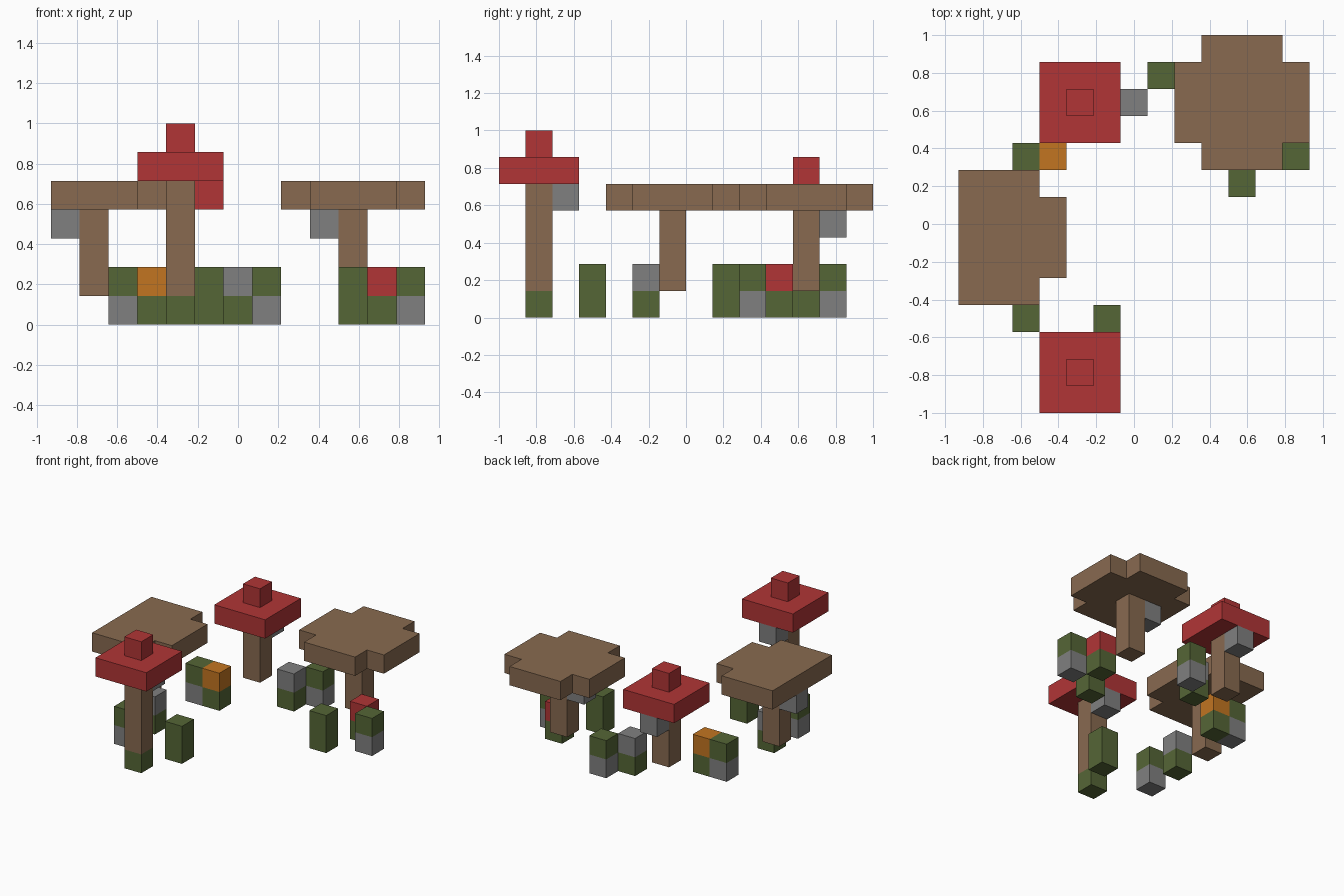
import bpy
import bmesh
from mathutils import Vector

cube = bpy.data.objects.get("Cube")
if cube:
    bpy.data.objects.remove(cube, do_unlink=True)

U = 1 / 7                               # one block
ORIGIN = Vector((-6.5 * U, -1.0, 0.0))  # corner of the block grid


def linear(c):
    c /= 255
    return c / 12.92 if c <= 0.04045 else ((c + 0.055) / 1.055) ** 2.4


def material(name, *rgb):
    mat = bpy.data.materials.new(name)
    colour = [linear(c) for c in rgb] + [1.0]
    mat.diffuse_color = colour
    mat.use_nodes = True
    node = next(n for n in mat.node_tree.nodes if n.type == "BSDF_PRINCIPLED")
    node.inputs["Base Color"].default_value = colour
    return mat


BROWN = material("brown_wood", 136, 106, 80)
GREEN = material("moss_green", 85, 102, 54)
RED = material("cap_red", 177, 53, 54)
GRAY = material("stone_gray", 128, 128, 128)
ORANGE = material("pumpkin_orange", 194, 117, 33)


def slab(name, outline, z, height, mat):
    """Extrude a flat outline, given in blocks, upwards."""
    bm = bmesh.new()
    face = bm.faces.new([bm.verts.new(ORIGIN + Vector((x, y, z)) * U) for x, y in outline])
    ext = bmesh.ops.extrude_face_region(bm, geom=[face])
    top = [g for g in ext["geom"] if isinstance(g, bmesh.types.BMVert)]
    bmesh.ops.translate(bm, verts=top, vec=(0, 0, height * U))
    bmesh.ops.recalc_face_normals(bm, faces=bm.faces)
    mesh = bpy.data.meshes.new(name)
    bm.to_mesh(mesh)
    bm.free()
    mesh.materials.append(mat)
    obj = bpy.data.objects.new(name, mesh)
    bpy.context.collection.objects.link(obj)
    return obj


def box(name, x, y, z, mat, width=1, height=1):
    outline = [(x, y), (x + width, y), (x + width, y + width), (x, y + width)]
    return slab(name, outline, z, height, mat)


def red_mushroom(name, x, y, cap_z):
    box(name + "_stem", x, y, 1, BROWN, height=cap_z - 1)
    box(name + "_cap", x - 1, y - 1, cap_z, RED, width=3)
    box(name + "_knob", x, y, cap_z + 1, RED)
    box(name + "_cap_stone", x, y + 1, cap_z - 1, GRAY)


def brown_mushroom(name, x, y, outline):
    box(name + "_stem", x, y, 1, BROWN, height=3)
    slab(name + "_cap", outline, 4, 1, BROWN)
    box(name + "_cap_stone", x - 1, y, 3, GRAY)


# Red mushrooms
red_mushroom("front_mushroom", 4, 1, 5)
box("front_mushroom_base", 4, 1, 0, GREEN)
red_mushroom("back_mushroom", 4, 11, 4)

# Broad brown mushrooms
brown_mushroom("right_mushroom", 1, 6, [
    (0, 4), (3, 4), (3, 5), (4, 5), (4, 8), (3, 8), (3, 9), (0, 9)])
brown_mushroom("left_mushroom", 10, 11, [
    (9, 9), (12, 9), (12, 10), (13, 10), (13, 13), (12, 13),
    (12, 14), (9, 14), (9, 13), (8, 13), (8, 10), (9, 10)])

# Ground posts: cell, lower colour, upper colour
for n, (x, y, low, high) in enumerate([
        (2, 3, GRAY, GREEN), (2, 5, GREEN, GRAY), (2, 9, GRAY, GREEN),
        (3, 9, GREEN, ORANGE), (6, 11, GREEN, GRAY), (7, 12, GRAY, GREEN),
        (11, 10, GREEN, RED), (12, 9, GRAY, GREEN)], 1):
    box(f"post_{n}_lower_block", x, y, 0, low)
    box(f"post_{n}_upper_block", x, y, 1, high)

# Plain green posts
box("front_green_post", 5, 3, 0, GREEN, height=2)
box("left_green_post", 10, 8, 0, GREEN, height=2)
